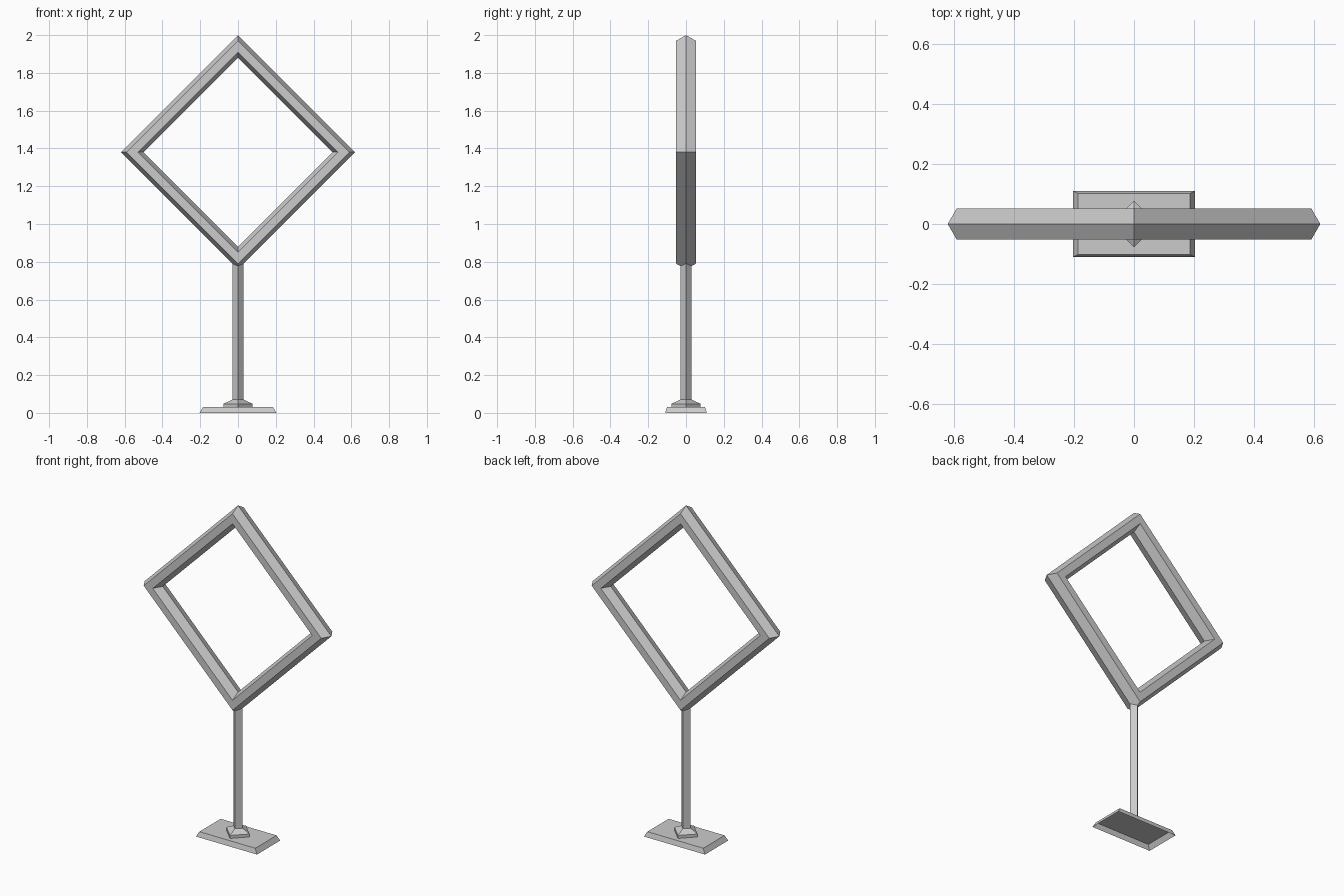
import bpy, bmesh
from math import pi, cos, sin

if "Cube" in bpy.data.objects:
    bpy.data.objects.remove(bpy.data.objects["Cube"])


def ring_sweep(name, profile, closed, sx=1.0, sy=1.0, offset=0.0, cap=False):
    """Revolve (radius, height) points in four flat-sided steps around z."""
    bm = bmesh.new()
    rings = []
    for k in range(4):
        a = offset + k * pi / 2
        rings.append([bm.verts.new((r * cos(a) * sx, r * sin(a) * sy, h)) for r, h in profile])
    n = len(profile)
    for k in range(4):
        a, b = rings[k], rings[(k + 1) % 4]
        for i in range(n if closed else n - 1):
            j = (i + 1) % n
            bm.faces.new((a[i], b[i], b[j], a[j]))
    if cap:
        bm.faces.new([r[-1] for r in rings])
    bmesh.ops.recalc_face_normals(bm, faces=bm.faces)
    mesh = bpy.data.meshes.new(name)
    bm.to_mesh(mesh)
    bm.free()
    obj = bpy.data.objects.new(name, mesh)
    bpy.context.collection.objects.link(obj)
    return obj


# Diamond frame: four-sided ring with a hexagonal section, stood upright
section = [(0.56 + 0.06 * cos(i * pi / 3), 0.06 * sin(i * pi / 3)) for i in range(6)]
frame = ring_sweep("diamond_frame", section, closed=True)
frame.rotation_euler.x = pi / 2
frame.location.z = 1.38

# Square post with flared collar, corners on the axes
ring_sweep("post", [(0.077, 0.03), (0.077, 0.048), (0.03, 0.07), (0.03, 0.79)],
           closed=False, cap=True)

# Base plate: tapered shell, open underneath
plate = bpy.data.meshes.new("base_plate")
bm = bmesh.new()
low, high = [[bm.verts.new((x * sx, y * sy, z))
              for sx, sy in ((-1, -1), (1, -1), (1, 1), (-1, 1))]
             for x, y, z in ((0.203, 0.11, 0.0), (0.186, 0.101, 0.03))]
for i in range(4):
    j = (i + 1) % 4
    bm.faces.new((low[i], low[j], high[j], high[i]))
bm.faces.new(high)
bm.to_mesh(plate)
bm.free()
bpy.context.collection.objects.link(bpy.data.objects.new("base_plate", plate))
